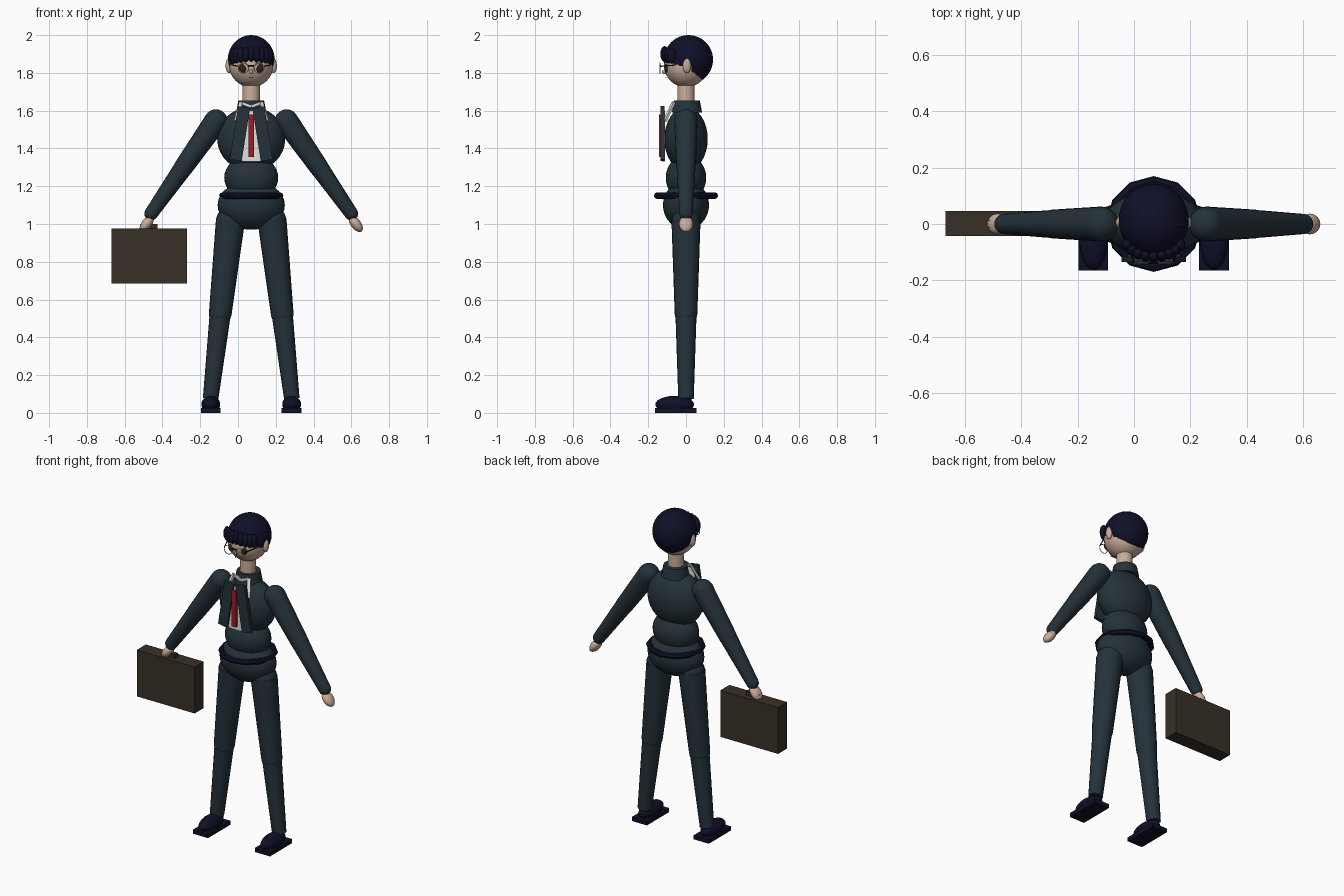
import bpy, bmesh, math
from mathutils import Vector

cube = bpy.data.objects.get("Cube")
if cube:
    bpy.data.objects.remove(cube, do_unlink=True)

CX = 0.07  # the figure stands off-centre, balancing the case


def material(name, r, g, b):
    m = bpy.data.materials.new(name)
    m.use_nodes = True
    m.diffuse_color = (r, g, b, 1)
    node = m.node_tree.nodes["Principled BSDF"]
    node.inputs["Base Color"].default_value = (r, g, b, 1)
    node.inputs["Roughness"].default_value = 0.8
    return m


SUIT = material("dark teal suit", 0.018, 0.032, 0.042)
NAVY = material("navy hair and leather", 0.005, 0.005, 0.022)
SKIN = material("skin", 0.60, 0.42, 0.32)
WHITE = material("shirt white", 0.75, 0.75, 0.73)
RED = material("tie red", 0.33, 0.012, 0.025)
BROWN = material("case brown", 0.04, 0.03, 0.019)
EYE = material("eye brown", 0.03, 0.015, 0.012)
BLACK = material("black", 0.004, 0.004, 0.006)
LIP = material("lip", 0.33, 0.15, 0.12)


def finish(name, mat):
    ob = bpy.context.object
    ob.name = ob.data.name = name
    ob.data.materials.append(mat)
    bpy.ops.object.shade_smooth_by_angle(angle=math.radians(40))
    return ob


def ball(name, mat, loc, size, seg=24, rot=(0, 0, 0)):
    bpy.ops.mesh.primitive_uv_sphere_add(segments=seg, ring_count=seg // 2, radius=1,
                                         location=(CX + loc[0], loc[1], loc[2]), rotation=rot)
    bpy.context.object.scale = size
    return finish(name, mat)


def box(name, mat, loc, size, rot=(0, 0, 0)):
    bpy.ops.mesh.primitive_cube_add(size=1, location=(CX + loc[0], loc[1], loc[2]), rotation=rot)
    bpy.context.object.scale = size
    return finish(name, mat)


def between(p, q):
    p, q = Vector(p), Vector(q)
    return (p + q) / 2, (q - p).length, (q - p).to_track_quat('Z', 'Y').to_euler()


def limb(name, mat, p, q, r1, r2, seg=20):
    mid, length, rot = between(p, q)
    bpy.ops.mesh.primitive_cone_add(vertices=seg, radius1=r1, radius2=r2, depth=length,
                                    location=mid + Vector((CX, 0, 0)), rotation=rot)
    return finish(name, mat)


def strip(name, mat, p, q, width, thick):
    mid, length, rot = between(p, q)
    return box(name, mat, mid, (width, thick, length), rot)


def ring(name, mat, loc, major, minor, segs, rot=(0, 0, 0)):
    bpy.ops.mesh.primitive_torus_add(major_radius=major, minor_radius=minor, major_segments=segs,
                                     minor_segments=8, location=(CX + loc[0], loc[1], loc[2]),
                                     rotation=rot)
    return finish(name, mat)


# Torso
ball("chest", SUIT, (0, 0, 1.45), (0.18, 0.115, 0.17), 32)
ball("waist", SUIT, (0, 0, 1.245), (0.143, 0.107, 0.12), 32)
ball("hips", SUIT, (0, 0, 1.1), (0.178, 0.122, 0.13), 32)
belt = ring("belt", NAVY, (0, 0, 1.15), 0.152, 0.018, 12, (0, 0, math.pi / 2))
limb("jacket_collar", SUIT, (0, 0.005, 1.59), (0, 0.005, 1.655), 0.08, 0.068, 24)
limb("neck", SKIN, (0, 0, 1.6), (0, 0, 1.76), 0.046, 0.046)

# Shirt front and tie
box("shirt_front", WHITE, (0, -0.118, 1.465), (0.1, 0.012, 0.27))
box("tie", RED, (0, -0.135, 1.468), (0.03, 0.016, 0.225))

for side, s in (("right", -1), ("left", 1)):
    # Lapels and shirt collar
    box(side + "_lapel", SUIT, (s * 0.06, -0.124, 1.478), (0.064, 0.022, 0.285),
        (0, -s * math.radians(9), 0))
    strip(side + "_shirt_collar", WHITE, (s * 0.052, -0.065, 1.645), (s * 0.08, -0.112, 1.545),
          0.02, 0.012)
    strip(side + "_collar_band", WHITE, (s * 0.055, -0.068, 1.642), (0, -0.075, 1.622),
          0.01, 0.015)

    # Arm
    shoulder, elbow, wrist = (s * 0.187, 0, 1.545), (s * 0.36, 0, 1.298), (s * 0.53, 0, 1.055)
    ball(side + "_shoulder", SUIT, shoulder, (0.062,) * 3)
    limb(side + "_upper_arm", SUIT, shoulder, elbow, 0.062, 0.051)
    ball(side + "_elbow", SUIT, elbow, (0.051,) * 3)
    limb(side + "_forearm", SUIT, elbow, wrist, 0.05, 0.036)
    ball(side + "_cuff", SUIT, wrist, (0.036,) * 3)
    ball(side + "_hand", SKIN, (s * 0.554, 0, 1.0), (0.027, 0.037, 0.05), 20,
         (0, -s * math.radians(38), 0))

    # Leg
    hip, knee, ankle = (s * 0.11, 0, 1.02), (s * 0.164, 0, 0.525), (s * 0.215, 0, 0.075)
    ball(side + "_hip_joint", SUIT, hip, (0.075,) * 3)
    limb(side + "_thigh", SUIT, hip, knee, 0.077, 0.06)
    ball(side + "_knee", SUIT, knee, (0.06,) * 3)
    limb(side + "_shin", SUIT, knee, ankle, 0.056, 0.041)

    # Shoe
    box(side + "_sole", NAVY, (s * 0.214, -0.055, 0.0125), (0.105, 0.22, 0.025))
    ball(side + "_shoe", NAVY, (s * 0.214, -0.06, 0.045), (0.05, 0.103, 0.045))

    # Ear, eye, lens ring and temple
    ball(side + "_ear", SKIN, (s * 0.118, 0.005, 1.838), (0.018, 0.022, 0.04), 16)
    ball(side + "_eye", EYE, (s * 0.043, -0.104, 1.825), (0.021, 0.01, 0.023), 16)
    ring(side + "_lens_ring", WHITE, (s * 0.041, -0.138, 1.825), 0.027, 0.0022, 24,
         (math.pi / 2, 0, 0))
    limb(side + "_temple", BLACK, (s * 0.068, -0.137, 1.835), (s * 0.118, -0.01, 1.845),
         0.003, 0.003, 8)
    limb(side + "_brow", NAVY, (s * 0.025, -0.108, 1.862), (s * 0.062, -0.096, 1.862),
         0.005, 0.003, 8)

limb("glasses_bridge", BLACK, (-0.016, -0.138, 1.838), (0.016, -0.138, 1.838), 0.004, 0.004, 8)

# Head and face
ball("head", SKIN, (0, 0, 1.841), (0.117, 0.117, 0.117), 32)
ball("nose", SKIN, (0, -0.116, 1.805), (0.009, 0.011, 0.012), 12)
box("mouth", LIP, (0, -0.106, 1.777), (0.024, 0.008, 0.005))

# Hair cap, opened around the face
hair = ball("hair", NAVY, (0, 0.013, 1.87), (0.124, 0.13, 0.13), 48)
bm = bmesh.new()
bm.from_mesh(hair.data)


def over_face(c):
    y, z = c.y * 0.13 + 0.013, c.z * 0.13 + 1.87
    limit = 1.885 if y < -0.065 else 1.84 if y < 0.022 else 1.755
    return z < limit


bmesh.ops.delete(bm, geom=[f for f in bm.faces if over_face(f.calc_center_median())],
                 context='FACES')
bm.to_mesh(hair.data)
bm.free()

# Fringe of locks along the brow
for i in range(9):
    a = math.radians(-64 + 16 * i)
    ball("fringe_lock", NAVY, (0.104 * math.sin(a), -0.045 - 0.068 * math.cos(a),
                               1.9 - 0.01 * abs(math.sin(a))),
         (0.02, 0.023, 0.042), 16)

# Briefcase
box("briefcase", BROWN, (-0.54, 0.002, 0.83), (0.4, 0.09, 0.29))
box("briefcase_handle", BROWN, (-0.54, 0, 0.985), (0.09, 0.03, 0.03))
